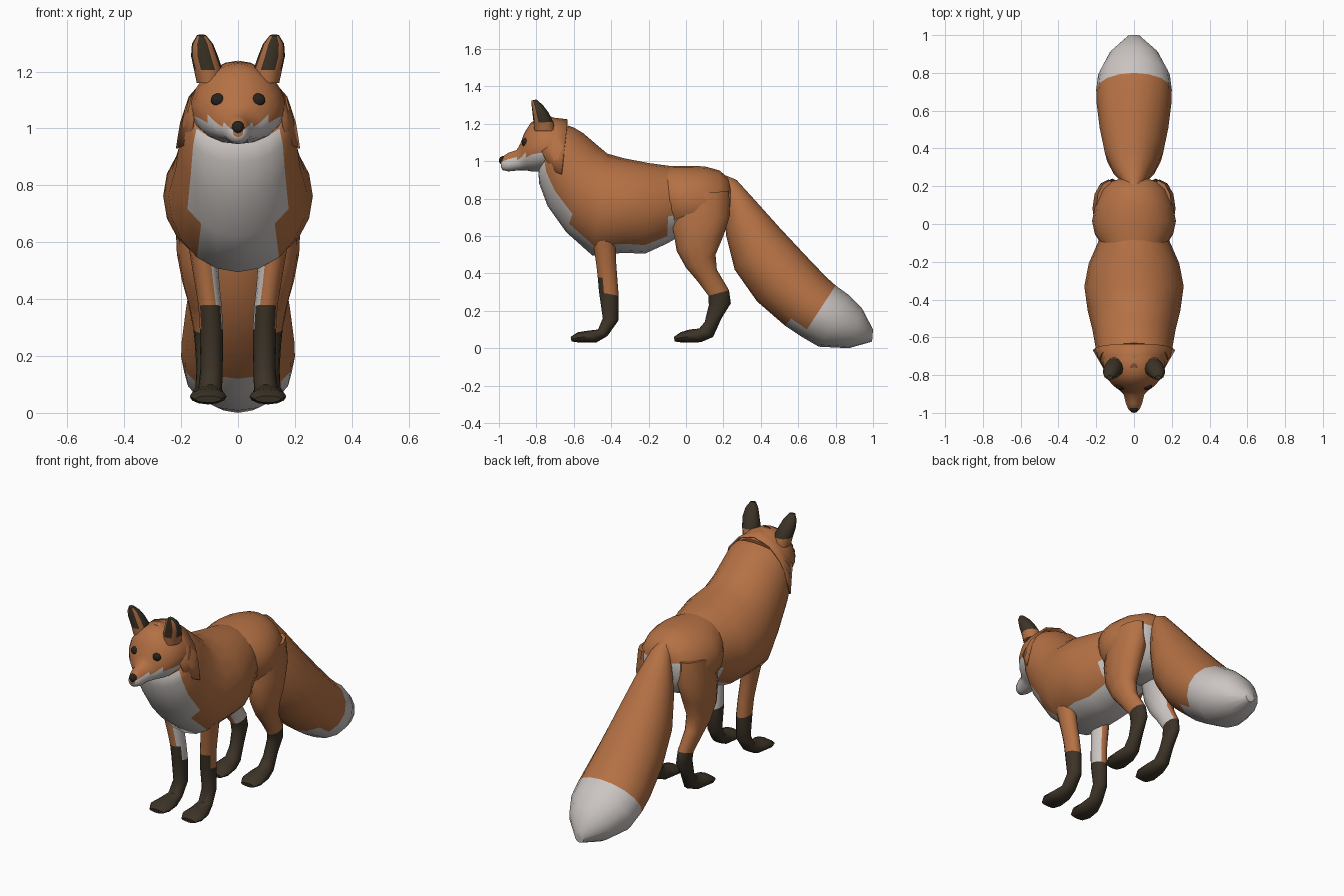
import bpy, bmesh, math
from mathutils import Vector, Matrix

def material(name, rgb):
    m = bpy.data.materials.new(name)
    m.diffuse_color = (*rgb, 1)
    return m

MATS = [material("orange fur", (0.46, 0.165, 0.058)),
        material("white fur", (0.60, 0.56, 0.54)),
        material("dark brown fur", (0.045, 0.033, 0.02)),
        material("black eye and nose", (0.02, 0.017, 0.013))]
ORANGE, WHITE, DARK, BLACK = range(4)

def finish(name, bm, rule, mirror=False, thickness=0, angle=50):
    """Colour the faces by a rule on centre and normal, then make a smooth object."""
    bmesh.ops.recalc_face_normals(bm, faces=bm.faces)
    for f in bm.faces:
        f.normal_update()
        f.material_index = rule(f.calc_center_median(), f.normal)
    me = bpy.data.meshes.new(name)
    bm.to_mesh(me)
    bm.free()
    for m in MATS:
        me.materials.append(m)
    ob = bpy.data.objects.new(name, me)
    bpy.context.collection.objects.link(ob)
    bpy.ops.object.select_all(action='DESELECT')
    ob.select_set(True)
    bpy.context.view_layer.objects.active = ob
    bpy.ops.object.shade_smooth_by_angle(angle=math.radians(angle))
    if mirror:
        ob.modifiers.new("mirror", 'MIRROR')
    if thickness:
        s = ob.modifiers.new("thickness", 'SOLIDIFY')
        s.thickness = thickness
        s.offset = 0
    return ob

def loft(name, sections, rule, sides=16, taper=0, mirror=False):
    """Skin oval rings. Section: first profile point y, z, opposite point y, z, half width, centre x."""
    bm = bmesh.new()
    rings = []
    for ya, za, yb, zb, w, *cx in sections:
        a, b = Vector((0, ya, za)), Vector((0, yb, zb))
        mid, half = (a + b) / 2, (a - b) / 2
        mid.x = cx[0] if cx else 0
        ring = []
        for i in range(sides):
            t = 2 * math.pi * i / sides
            x = w * math.cos(t) * (1 - taper * math.sin(t))
            ring.append(bm.verts.new(mid + half * math.sin(t) + Vector((x, 0, 0))))
        rings.append(ring)
    for r, q in zip(rings, rings[1:]):
        for i in range(sides):
            j = (i + 1) % sides
            bm.faces.new((r[i], r[j], q[j], q[i]))
    bm.faces.new(rings[0])
    bm.faces.new(rings[-1])
    return finish(name, bm, rule, mirror)

def ball(name, centre, radii, mat, mirror=False):
    bm = bmesh.new()
    bmesh.ops.create_uvsphere(bm, u_segments=14, v_segments=10, radius=1,
                              matrix=Matrix.Translation(centre) @ Matrix.Diagonal((*radii, 1)))
    finish(name, bm, lambda c, n: mat, mirror)

# Chest, neck and belly, white underneath
def underside(c, n):
    return WHITE if abs(c.x) < 0.15 and n.z < 0.05 else ORANGE

loft("torso", [
    (-0.63, 1.19, -0.79, 0.95, 0.18),
    (-0.60, 1.18, -0.785, 0.88, 0.195),
    (-0.55, 1.15, -0.74, 0.76, 0.205),
    (-0.48, 1.09, -0.64, 0.62, 0.22),
    (-0.42, 1.04, -0.50, 0.495, 0.245),
    (-0.33, 1.015, -0.33, 0.51, 0.263),
    (-0.20, 0.99, -0.22, 0.505, 0.24),
    (-0.09, 0.975, -0.10, 0.56, 0.19),
    (0.02, 0.93, 0.02, 0.63, 0.15)], underside, 20)

# Hips
loft("hips", [
    (-0.105, 0.972, -0.07, 0.62, 0.185),
    (-0.06, 0.974, -0.05, 0.61, 0.207),
    (0.01, 0.975, 0.02, 0.60, 0.222),
    (0.10, 0.972, 0.11, 0.59, 0.205),
    (0.18, 0.95, 0.19, 0.62, 0.17),
    (0.225, 0.91, 0.225, 0.68, 0.125),
    (0.24, 0.87, 0.24, 0.74, 0.07)], underside, 20)

# Tail with white tip
loft("tail", [
    (0.21, 0.925, 0.19, 0.86, 0.04),
    (0.27, 0.90, 0.20, 0.74, 0.07),
    (0.37, 0.79, 0.215, 0.60, 0.115),
    (0.50, 0.645, 0.26, 0.42, 0.155),
    (0.64, 0.495, 0.38, 0.25, 0.182),
    (0.75, 0.38, 0.53, 0.12, 0.198),
    (0.80, 0.335, 0.62, 0.06, 0.20),
    (0.87, 0.285, 0.71, 0.008, 0.19),
    (0.94, 0.215, 0.87, 0.0, 0.13),
    (1.0, 0.10, 0.995, 0.035, 0.03)],
    lambda c, n: WHITE if c.y - c.z > 0.47 else ORANGE, 16)

# Legs with dark stockings and white inner sides
def leg_rule(c, n):
    if c.z < 0.29 or (n.y < -0.5 and c.z < 0.38 and c.y < -0.2):
        return DARK
    return WHITE if n.x < -0.75 else ORANGE

loft("front_leg", [
    (-0.52, 0.72, -0.34, 0.72, 0.06, 0.15),
    (-0.50, 0.58, -0.38, 0.60, 0.05, 0.125),
    (-0.48, 0.45, -0.373, 0.45, 0.043, 0.108),
    (-0.472, 0.38, -0.367, 0.37, 0.041, 0.098),
    (-0.465, 0.30, -0.36, 0.28, 0.041, 0.093),
    (-0.445, 0.16, -0.36, 0.15, 0.039, 0.093),
    (-0.47, 0.10, -0.42, 0.065, 0.042, 0.098),
    (-0.53, 0.093, -0.48, 0.03, 0.055, 0.103),
    (-0.58, 0.085, -0.57, 0.03, 0.065, 0.105),
    (-0.617, 0.06, -0.612, 0.036, 0.045, 0.105)], leg_rule, 12, mirror=True)

loft("hind_leg", [
    (-0.05, 0.82, 0.23, 0.84, 0.07, 0.13),
    (-0.07, 0.64, 0.235, 0.71, 0.085, 0.135),
    (-0.05, 0.52, 0.20, 0.60, 0.075, 0.14),
    (0.0, 0.43, 0.158, 0.50, 0.06, 0.137),
    (0.06, 0.36, 0.165, 0.42, 0.046, 0.13),
    (0.12, 0.28, 0.23, 0.31, 0.037, 0.12),
    (0.122, 0.23, 0.24, 0.24, 0.036, 0.115),
    (0.10, 0.14, 0.19, 0.16, 0.036, 0.11),
    (0.07, 0.105, 0.145, 0.06, 0.042, 0.108),
    (0.02, 0.10, 0.08, 0.032, 0.055, 0.107),
    (-0.03, 0.085, -0.02, 0.03, 0.063, 0.107),
    (-0.065, 0.06, -0.06, 0.036, 0.043, 0.107)], leg_rule, 12, mirror=True)

# Head with white cheeks and jaw
def head_rule(c, n):
    line = 0.99 + 0.05 * min(abs(c.x) / 0.1, 1)
    return WHITE if c.z < line and c.y < -0.75 else ORANGE

loft("head", [
    (-0.64, 1.20, -0.69, 0.96, 0.165),
    (-0.72, 1.238, -0.75, 0.95, 0.165),
    (-0.79, 1.228, -0.79, 0.945, 0.155),
    (-0.83, 1.205, -0.825, 0.945, 0.135),
    (-0.865, 1.15, -0.85, 0.95, 0.108),
    (-0.885, 1.095, -0.87, 0.95, 0.08),
    (-0.905, 1.06, -0.90, 0.95, 0.055),
    (-0.95, 1.045, -0.95, 0.945, 0.043),
    (-0.98, 1.025, -0.98, 0.952, 0.03),
    (-0.99, 1.01, -0.99, 0.97, 0.018)], head_rule, 20, taper=0.15)

# Neck ruff: flared sheet ending in a point beside each cheek
front = [(0, -0.76, 1.235), (0.09, -0.77, 1.19), (0.145, -0.77, 1.10), (0.155, -0.77, 1.05), (0.165, -0.72, 0.95)]
back = [(0, -0.635, 1.22), (0.10, -0.635, 1.19), (0.17, -0.645, 1.11), (0.20, -0.655, 1.02), (0.215, -0.665, 0.93)]
bm = bmesh.new()
rows = [[bm.verts.new(p) for p in row] for row in (front, back)]
for i in range(4):
    bm.faces.new((rows[0][i], rows[0][i + 1], rows[1][i + 1], rows[1][i]))
finish("neck_ruff", bm, lambda c, n: ORANGE, True, 0.008)

# Ears, dark behind and inside
def ear_rule(c, n):
    return DARK if c.z > 1.2 and (n.y > -0.5 or n.y < -0.8) else ORANGE

loft("ear", [
    (-0.70, 1.16, -0.81, 1.16, 0.045, 0.10),
    (-0.71, 1.21, -0.815, 1.205, 0.05, 0.105),
    (-0.735, 1.26, -0.82, 1.25, 0.047, 0.118),
    (-0.765, 1.30, -0.825, 1.295, 0.037, 0.125),
    (-0.80, 1.33, -0.825, 1.325, 0.016, 0.128)], ear_rule, 12, mirror=True)

# Eyes and nose
ball("eye", (0.07, -0.86, 1.10), (0.026, 0.018, 0.023), BLACK, True)
ball("nose", (0, -0.98, 1.004), (0.023, 0.02, 0.023), BLACK)
